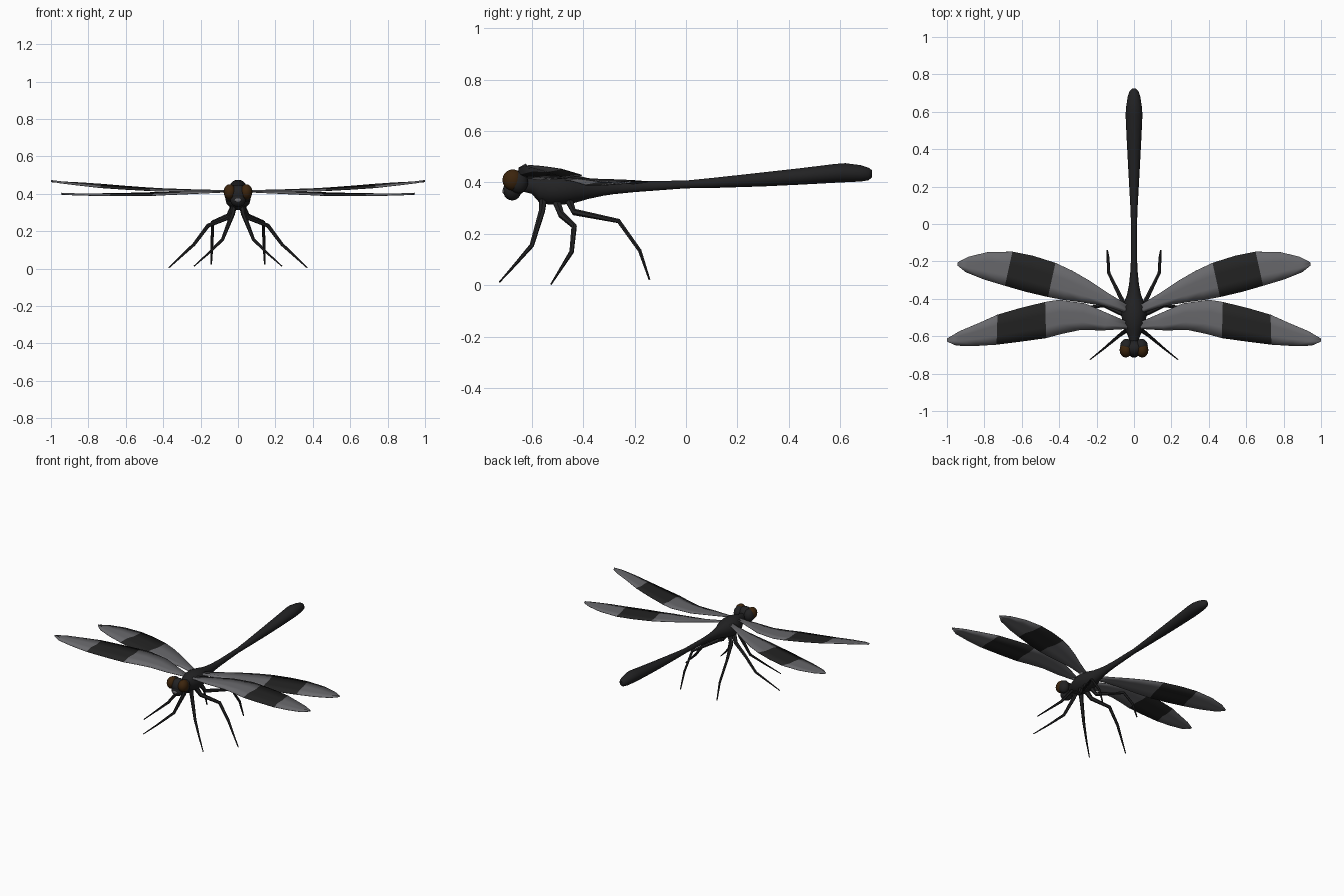
import bpy, bmesh, math
from mathutils import Vector


def material(name, rgb):
    m = bpy.data.materials.new(name)
    m.diffuse_color = (*rgb, 1)
    return m


BLACK = material("body black", (0.016, 0.016, 0.017))
GREY = material("wing grey", (0.14, 0.14, 0.15))
BAND = material("wing band black", (0.017, 0.017, 0.017))
BROWN = material("eye brown", (0.045, 0.018, 0.004))


def finish(name, bm, mats, angle=50):
    bmesh.ops.recalc_face_normals(bm, faces=bm.faces)
    me = bpy.data.meshes.new(name)
    bm.to_mesh(me)
    bm.free()
    ob = bpy.data.objects.new(name, me)
    bpy.context.collection.objects.link(ob)
    for m in mats:
        me.materials.append(m)
    bpy.ops.object.select_all(action='DESELECT')
    ob.select_set(True)
    bpy.context.view_layer.objects.active = ob
    bpy.ops.object.shade_smooth_by_angle(angle=math.radians(angle))
    return ob


def skin(bm, rings):
    """Join closed rings of points into a capped tube."""
    vs = [[bm.verts.new(p) for p in r] for r in rings]
    n = len(vs[0])
    for a, b in zip(vs, vs[1:]):
        for i in range(n):
            j = (i + 1) % n
            bm.faces.new((a[i], a[j], b[j], b[i]))
    bm.faces.new(vs[0])
    bm.faces.new(vs[-1])


def loft(name, stations, n=14):
    """Elliptical sections along y: (y, bottom, top, half width)."""
    bm = bmesh.new()
    rings = []
    for y, lo, hi, w in stations:
        ring = []
        for i in range(n):
            a = 2 * math.pi * i / n
            ring.append((w * math.cos(a), y, (lo + hi) / 2 + (hi - lo) / 2 * math.sin(a)))
        rings.append(ring)
    skin(bm, rings)
    return finish(name, bm, [BLACK])


def ellipsoid(name, centre, radii, mat):
    bm = bmesh.new()
    bmesh.ops.create_uvsphere(bm, u_segments=16, v_segments=10, radius=1)
    bmesh.ops.scale(bm, vec=radii, verts=bm.verts)
    bmesh.ops.translate(bm, vec=centre, verts=bm.verts)
    return finish(name, bm, [mat])


def leg(name, points, side, n=6):
    """Tapered tube through (x, y, z, radius) points."""
    pts = [Vector((side * x, y, z)) for x, y, z, r in points]
    rings = []
    for i, p in enumerate(points):
        t = (pts[min(i + 1, len(pts) - 1)] - pts[max(i - 1, 0)]).normalized()
        u = t.cross(Vector((0, 1, 0.3))).normalized()
        v = t.cross(u)
        rings.append([pts[i] + p[3] * (u * math.cos(2 * math.pi * k / n)
                                       + v * math.sin(2 * math.pi * k / n)) for k in range(n)])
    bm = bmesh.new()
    skin(bm, rings)
    finish(name, bm, [BLACK])


def wing(name, stations, band, side):
    """Pleated sheet; station = leading x, y, z then trailing x, y, z."""
    bm = bmesh.new()
    rows = []
    for k, s in enumerate(stations):
        a, b = Vector(s[:3]), Vector(s[3:])
        row = []
        for t, lift in ((0, 0), (0.3, 0.006), (0.65, -0.003), (1, 0)):
            p = a.lerp(b, t)
            p.z += lift
            row.append(bm.verts.new((side * p.x, p.y, p.z)))
        rows.append(row)
    for k, (a, b) in enumerate(zip(rows, rows[1:])):
        for i in range(3):
            f = bm.faces.new((a[i], a[i + 1], b[i + 1], b[i]))
            f.material_index = 1 if k in band else 0
    ob = finish(name, bm, [GREY, BAND])
    mod = ob.modifiers.new("thickness", 'SOLIDIFY')
    mod.thickness = 0.003
    mod.offset = 0


# Thorax with neck, and long abdomen with a club end
loft("thorax", [(-0.64, 0.365, 0.415, 0.02), (-0.60, 0.355, 0.42, 0.032),
                (-0.57, 0.32, 0.43, 0.046), (-0.53, 0.312, 0.438, 0.062),
                (-0.48, 0.312, 0.438, 0.068), (-0.43, 0.32, 0.43, 0.058),
                (-0.38, 0.335, 0.418, 0.038), (-0.32, 0.348, 0.41, 0.026),
                (-0.26, 0.357, 0.406, 0.02)])
loft("abdomen", [(-0.30, 0.352, 0.408, 0.022), (-0.2, 0.362, 0.405, 0.017),
                 (0.0, 0.377, 0.408, 0.016), (0.1, 0.378, 0.418, 0.02),
                 (0.3, 0.384, 0.44, 0.031), (0.45, 0.391, 0.457, 0.039),
                 (0.58, 0.398, 0.473, 0.045), (0.62, 0.4, 0.476, 0.043),
                 (0.68, 0.403, 0.468, 0.034), (0.71, 0.408, 0.458, 0.024),
                 (0.724, 0.42, 0.448, 0.011)])

# Head: skull, lower face, mouth and eyes
ellipsoid("head", (0, -0.665, 0.398), (0.056, 0.045, 0.05), BLACK)
ellipsoid("lower_face", (0, -0.676, 0.37), (0.042, 0.036, 0.04), BLACK)
ellipsoid("mouth", (0, -0.708, 0.366), (0.018, 0.006, 0.011), GREY)
for side, tag in ((1, "right"), (-1, "left")):
    ellipsoid("eye_back_" + tag, (side * 0.04, -0.652, 0.402), (0.034, 0.038, 0.044), BLACK)
    ellipsoid("eye_" + tag, (side * 0.044, -0.674, 0.41), (0.033, 0.04, 0.041), BROWN)

    # Wings
    wing("front_wing_" + tag, [
        (0.03, -0.56, 0.412, 0.03, -0.525, 0.418),
        (0.16, -0.568, 0.41, 0.14, -0.478, 0.42),
        (0.29, -0.567, 0.41, 0.26, -0.425, 0.423),
        (0.39, -0.588, 0.413, 0.40, -0.405, 0.428),
        (0.47, -0.61, 0.416, 0.475, -0.417, 0.432),
        (0.60, -0.628, 0.423, 0.61, -0.45, 0.442),
        (0.735, -0.645, 0.432, 0.73, -0.485, 0.452),
        (0.85, -0.652, 0.445, 0.83, -0.53, 0.459),
        (0.95, -0.65, 0.457, 0.93, -0.572, 0.464),
        (1.0, -0.628, 0.466, 0.998, -0.612, 0.467)], (4, 5), side)
    wing("hind_wing_" + tag, [
        (0.03, -0.478, 0.41, 0.03, -0.435, 0.415),
        (0.16, -0.438, 0.404, 0.13, -0.375, 0.414),
        (0.29, -0.417, 0.398, 0.235, -0.305, 0.412),
        (0.38, -0.405, 0.394, 0.33, -0.25, 0.41),
        (0.46, -0.39, 0.39, 0.42, -0.208, 0.408),
        (0.58, -0.362, 0.389, 0.54, -0.17, 0.405),
        (0.69, -0.33, 0.389, 0.65, -0.148, 0.402),
        (0.80, -0.297, 0.391, 0.78, -0.15, 0.401),
        (0.90, -0.257, 0.394, 0.885, -0.175, 0.4),
        (0.945, -0.22, 0.398, 0.942, -0.205, 0.399)], (4, 5), side)

    # Legs from hip to foot
    leg("front_leg_" + tag, [(0.02, -0.555, 0.345, 0.017), (0.03, -0.56, 0.29, 0.013),
                             (0.083, -0.60, 0.155, 0.009), (0.16, -0.665, 0.08, 0.006),
                             (0.235, -0.725, 0.013, 0.003)], side)
    leg("middle_leg_" + tag, [(0.02, -0.505, 0.33, 0.018), (0.05, -0.485, 0.275, 0.014),
                              (0.16, -0.435, 0.23, 0.011), (0.235, -0.445, 0.13, 0.009),
                              (0.37, -0.525, 0.004, 0.003)], side)
    leg("hind_leg_" + tag, [(0.025, -0.455, 0.33, 0.017), (0.05, -0.435, 0.285, 0.013),
                            (0.135, -0.262, 0.25, 0.009), (0.139, -0.18, 0.135, 0.008),
                            (0.143, -0.142, 0.022, 0.004)], side)
